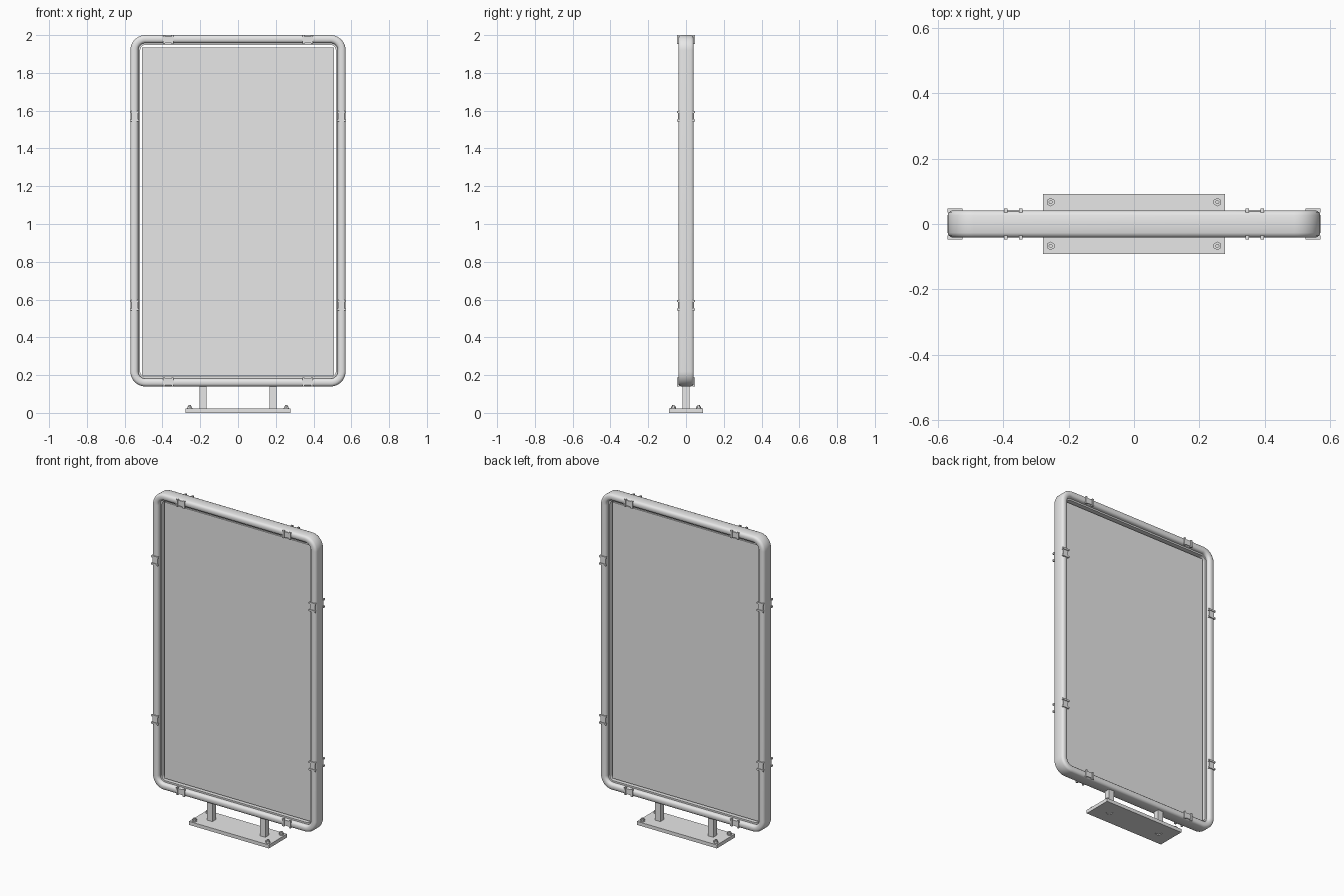
import bpy, bmesh, math
from mathutils import Matrix, Vector

cube = bpy.data.objects.get("Cube")
if cube:
    bpy.data.objects.remove(cube, do_unlink=True)

grey = bpy.data.materials.new("light_grey_metal")
grey.use_nodes = True
grey.diffuse_color = (0.8, 0.8, 0.8, 1)
grey.node_tree.nodes["Principled BSDF"].inputs["Base Color"].default_value = (0.8, 0.8, 0.8, 1)


def finish(bm, name, smooth=False):
    bmesh.ops.recalc_face_normals(bm, faces=bm.faces)
    mesh = bpy.data.meshes.new(name)
    bm.to_mesh(mesh)
    bm.free()
    mesh.materials.append(grey)
    obj = bpy.data.objects.new(name, mesh)
    bpy.context.collection.objects.link(obj)
    if smooth:
        bpy.ops.object.select_all(action="DESELECT")
        obj.select_set(True)
        bpy.context.view_layer.objects.active = obj
        bpy.ops.object.shade_smooth_by_angle(angle=math.radians(40))
    return obj


def add_box(bm, center, size):
    matrix = Matrix.Translation(center) @ Matrix.Diagonal((*size, 1))
    bmesh.ops.create_cube(bm, size=1, matrix=matrix)


def add_cylinder(bm, center, radius, height, sides):
    bmesh.ops.create_cone(bm, cap_ends=True, segments=sides, radius1=radius, radius2=radius,
                          depth=height, matrix=Matrix.Translation(center))


def box(name, center, size):
    bm = bmesh.new()
    add_box(bm, center, size)
    return finish(bm, name)


# Frame extents
HALF_W, BOTTOM, TOP, RADIUS = 0.57, 0.14, 2.0, 0.08
MID = (BOTTOM + TOP) / 2
HALF_H = (TOP - BOTTOM) / 2

# Rounded frame: a stepped profile (inset, depth) swept round a rounded rectangle
half = [(0, 0), (0, 0.027), (0.004, 0.036), (0.013, 0.041), (0.028, 0.041),
        (0.037, 0.037), (0.042, 0.028), (0.042, 0.018), (0.052, 0.018), (0.052, 0)]
profile = half + [(d, -y) for d, y in reversed(half[1:-1])]
bm = bmesh.new()
rings = []
steps = 10
for corner, (sx, sz) in enumerate([(1, 1), (-1, 1), (-1, -1), (1, -1)]):
    cx, cz = sx * (HALF_W - RADIUS), MID + sz * (HALF_H - RADIUS)
    for i in range(steps + 1):
        a = math.pi / 2 * (corner + i / steps)
        rings.append([bm.verts.new((cx + (RADIUS - d) * math.cos(a), y,
                                    cz + (RADIUS - d) * math.sin(a))) for d, y in profile])
for i, ring in enumerate(rings):
    nxt = rings[(i + 1) % len(rings)]
    for j in range(len(profile)):
        k = (j + 1) % len(profile)
        bm.faces.new((ring[j], ring[k], nxt[k], nxt[j]))
finish(bm, "frame", smooth=True)

# Display panel, floating with a narrow gap inside the frame
box("display_panel", (0, 0, 1.067), (1.016, 0.012, 1.736))


# Clips: two ribs joined by a lower plate, on the front and back of a bar
def clip(name, x, z, upright):
    bm = bmesh.new()
    for side in (-1, 1):
        parts = [(0, 0.046, 0.034, 0.040)]
        parts += [(s * 0.023, 0.011, 0.047, 0.041) for s in (-1, 1)]
        for along, width, reach, y in parts:
            thick = 0.005 if along == 0 else 0.012
            if upright:
                add_box(bm, (x, side * y, z + along), (reach, thick, width))
            else:
                add_box(bm, (x + along, side * y, z), (width, thick, reach))
    finish(bm, name)


for s, side in ((-1, "right"), (1, "left")):
    for z, level in ((1.976, "top"), (0.164, "bottom")):
        clip(f"{level}_clip_{side}", s * 0.369, z, False)
    for z, level in ((1.57, "upper"), (0.57, "lower")):
        clip(f"{level}_side_clip_{side}", s * 0.5475, z, True)

# Posts
for s, side in ((-1, "right"), (1, "left")):
    box(f"post_{side}", (s * 0.184, 0, 0.083), (0.037, 0.037, 0.126))

# Base plate with a shallow round recess under each post
base = box("base_plate", (0, 0, 0.011), (0.556, 0.182, 0.022))
bm = bmesh.new()
for s in (-1, 1):
    add_cylinder(bm, (s * 0.184, 0, 0), 0.02, 0.008, 24)
cutter = finish(bm, "recess_cutter")
cutter.hide_render = True
cutter.hide_viewport = True
cutter.display_type = "WIRE"
cut = base.modifiers.new("recesses", "BOOLEAN")
cut.operation = "DIFFERENCE"
cut.object = cutter

# Anchor bolts: washer, hex nut and stud at each base corner
for sx, side in ((-1, "right"), (1, "left")):
    for sy, end in ((-1, "front"), (1, "back")):
        bm = bmesh.new()
        for radius, z, height, sides in ((0.015, 0.0235, 0.003, 20),
                                         (0.013, 0.030, 0.010, 6),
                                         (0.006, 0.034, 0.014, 12)):
            add_cylinder(bm, (sx * 0.255, sy * 0.067, z), radius, height, sides)
        finish(bm, f"anchor_bolt_{end}_{side}", smooth=True)
